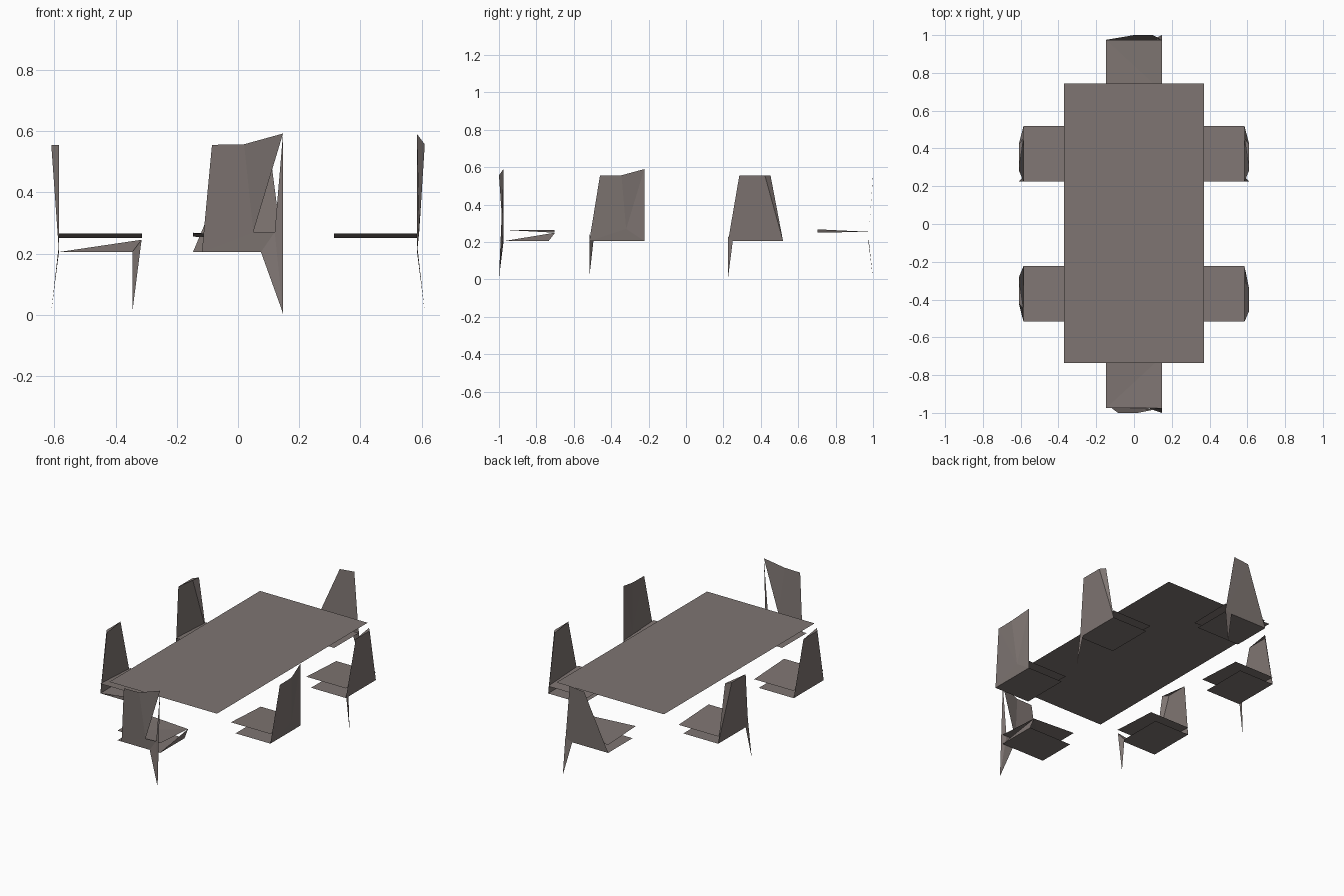
import bpy

if "Cube" in bpy.data.objects:
    bpy.data.objects.remove(bpy.data.objects["Cube"])

mat = bpy.data.materials.new("warm_grey_wood")
mat.diffuse_color = (0.21, 0.178, 0.168, 1.0)
mat.use_nodes = True
mat.node_tree.nodes["Principled BSDF"].inputs["Base Color"].default_value = mat.diffuse_color


def part(name, verts, faces):
    mesh = bpy.data.meshes.new(name)
    mesh.from_pydata(verts, [], faces)
    mesh.materials.append(mat)
    obj = bpy.data.objects.new(name, mesh)
    bpy.context.collection.objects.link(obj)
    return obj


# Chair points are (across, outward, height); outward 0 is the rear of the seat
def side_frame(sx, cy, flip=1):
    return lambda u, o, z: (sx * (0.585 + o), cy + flip * u, z)


def end_frame(sy):
    return lambda u, o, z: (u, sy * (0.975 + o), z)


def panel(name, frame, pts, faces=None):
    part(name, [frame(*p) for p in pts], faces or [tuple(range(len(pts)))])


W = 0.147      # half width of a seat
LOW = 0.205    # height of the seat underside


def seat(name, frame, heights):
    # lower board, then the slightly twisted upper cushion
    panel(name + "_seat_board", frame,
          [(-W, 0, LOW), (W, 0, LOW), (W, -0.24, LOW), (-W, -0.24, LOW)])
    a, b, c, d = heights
    panel(name + "_seat_cushion", frame,
          [(-W, 0, a), (W, 0, b), (W, -0.272, c), (-W, -0.272, d)],
          [(0, 1, 2), (0, 2, 3)])


def tapered_back(name, frame):
    # leaning panel with a narrow folded strip along one edge
    panel(name + "_backrest", frame,
          [(-W, 0, LOW), (W, 0, LOW), (-0.087, 0.025, 0.555),
           (0.05, 0.025, 0.555), (0.08, 0, 0.555)],
          [(0, 1, 3, 2), (1, 4, 3), (2, 3, 4)])


def rear_leg(name, frame):
    panel(name + "_leg", frame,
          [(-W, 0.025, 0.01), (-W, 0, 0.23), (-0.122, 0, LOW)])


# Table top
part("table_top",
     [(-0.37, -0.735, 0.417), (0.37, -0.735, 0.417),
      (0.37, 0.745, 0.417), (-0.37, 0.745, 0.417)], [(0, 1, 2, 3)])

# Two rear side chairs
for sx, side in ((1, "right"), (-1, "left")):
    f = side_frame(sx, 0.372)
    name = side + "_rear_chair"
    seat(name, f, (0.265, 0.25, 0.25, 0.265))
    tapered_back(name, f)
    rear_leg(name, f)

# Left front chair, with an apron and one inner leg
f = side_frame(-1, -0.37, -1)
seat("left_front_chair", f, (0.25, 0.265, 0.265, 0.25))
tapered_back("left_front_chair", f)
panel("left_front_apron", f, [(W, 0, LOW), (W, -0.24, LOW), (W, -0.27, 0.245)])
panel("left_front_leg", f,
      [(W, -0.24, 0.01), (W, -0.27, 0.245), (0.125, -0.24, LOW)])

# Right front chair, with one raised corner on the back
f = side_frame(1, -0.37)
seat("right_front_chair", f, (0.265, 0.25, 0.25, 0.265))
panel("right_front_backrest", f,
      [(-W, 0, LOW), (W, 0, LOW), (W, 0, 0.59), (0.025, 0.025, 0.557),
       (-0.09, 0.025, 0.555), (0.05, 0.007, 0.27)],
      [(0, 1, 5), (1, 2, 5), (2, 3, 5), (3, 4, 5), (4, 0, 5)])

# Chair at the rear end of the table
f = end_frame(1)
seat("rear_end_chair", f, (0.255, 0.255, 0.25, 0.268))
panel("rear_end_backrest", f,
      [(-W, 0, LOW), (W, 0, LOW), (0.1, 0.025, 0.565), (0.0, 0.025, 0.555)],
      [(0, 1, 3), (1, 2, 3)])
panel("rear_end_leg", f, [(W, 0.025, 0.0), (W, 0, 0.23), (0.1, 0, LOW)])

# Chair at the front end, with an open gap beside its back post
f = end_frame(-1)
seat("front_end_chair", f, (0.265, 0.265, 0.25, 0.265))
panel("front_end_backrest", f,
      [(-0.118, 0, LOW), (0.12, 0, LOW), (0.12, 0, 0.27), (0.05, 0.005, 0.27),
       (W, 0, 0.592), (0.02, 0.025, 0.557), (-0.085, 0.025, 0.555)],
      [(0, 1, 2, 3), (0, 3, 5, 6), (3, 4, 5)])
panel("front_end_post", f, [(W, 0, 0.592), (0.12, 0, 0.27), (W, 0.025, 0.005)])
panel("front_end_leg", f, [(0.075, 0, LOW), (0.12, 0, 0.27), (W, 0.025, 0.005)])
panel("front_end_apron", f, [(W, 0, LOW), (W, -0.24, LOW), (W, -0.275, 0.25)])
